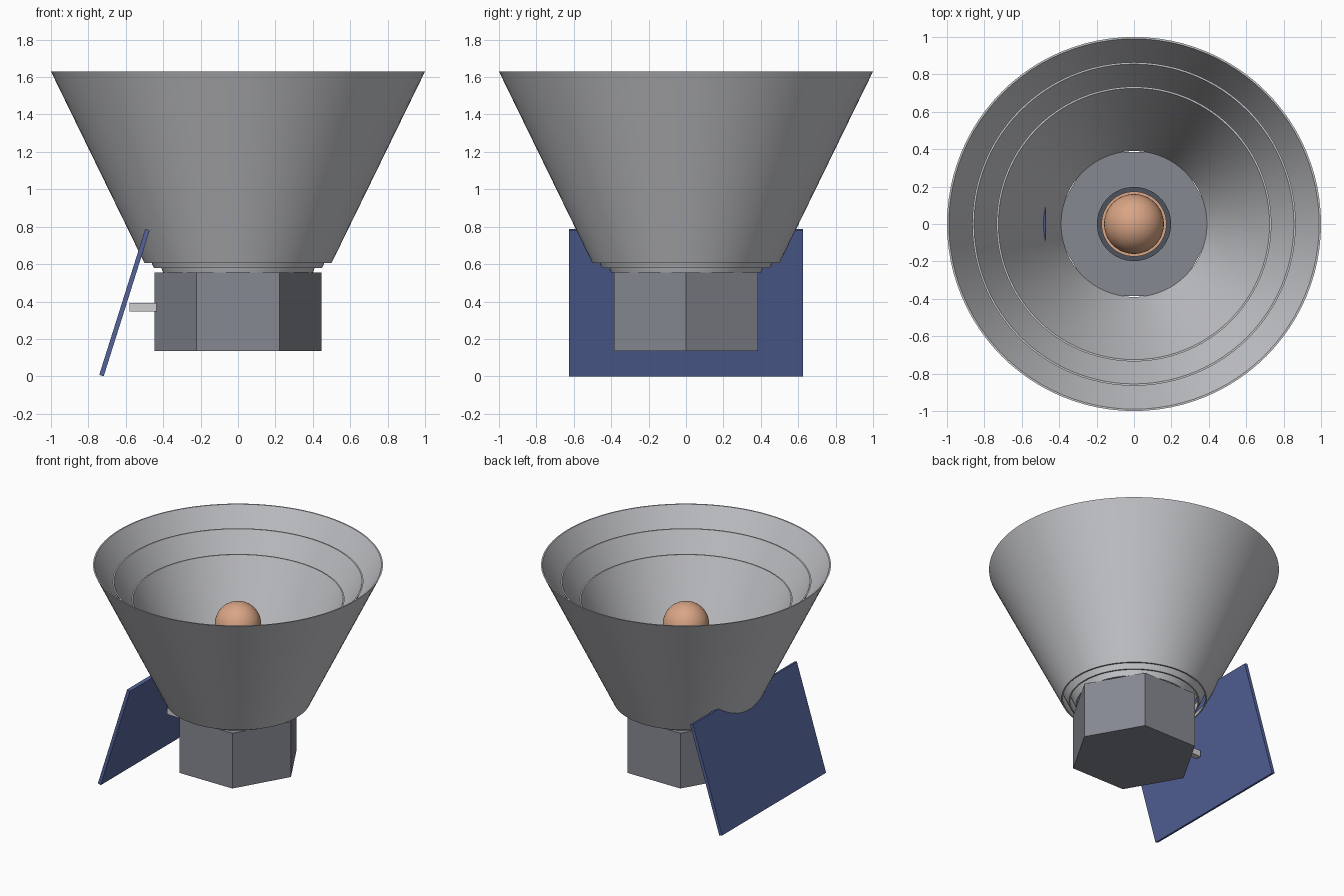
import bpy, bmesh, math
from mathutils import Vector

cube = bpy.data.objects.get("Cube")
if cube:
    bpy.data.objects.remove(cube, do_unlink=True)


def material(name, srgb):
    # Hex colour to linear values
    rgb = [int(srgb[i:i + 2], 16) / 255 for i in (0, 2, 4)]
    colour = [((c + 0.055) / 1.055) ** 2.4 for c in rgb] + [1]
    mat = bpy.data.materials.new(name)
    mat.use_nodes = True
    mat.diffuse_color = colour
    mat.node_tree.nodes["Principled BSDF"].inputs["Base Color"].default_value = colour
    return mat


silver = material("silver", "C6C7CB")
steel = material("slate_grey", "868992")
dark = material("dark_grey", "4D525C")
copper = material("copper", "D9A585")
blue = material("panel_blue", "54649A")
pale = material("pale_grey", "CFCFCF")


def finish(obj, name, mat, smooth=False):
    obj.name = name
    obj.data.materials.append(mat)
    if smooth:
        bpy.ops.object.select_all(action='DESELECT')
        obj.select_set(True)
        bpy.context.view_layer.objects.active = obj
        bpy.ops.object.shade_smooth_by_angle(angle=math.radians(35))
    return obj


def cylinder(name, radius, z0, z1, mat, sides=64):
    bpy.ops.mesh.primitive_cylinder_add(vertices=sides, radius=radius, depth=z1 - z0,
                                        location=(0, 0, (z0 + z1) / 2))
    return finish(bpy.context.object, name, mat, sides > 12)


def box(name, size, location, mat, tilt=0):
    bpy.ops.mesh.primitive_cube_add(size=1, location=location, rotation=(0, tilt, 0))
    obj = bpy.context.object
    obj.scale = size
    return finish(obj, name, mat)


def open_cone(name, r0, z0, r1, z1, wall=0.01):
    # Spin a thin sloping wall, open at both ends
    bm = bmesh.new()
    points = [(r0, z0), (r1, z1), (r1 - wall, z1), (r0 - wall, z0)]
    verts = [bm.verts.new((r, 0, z)) for r, z in points]
    edges = [bm.edges.new((verts[i], verts[(i + 1) % 4])) for i in range(4)]
    bmesh.ops.spin(bm, geom=verts + edges, cent=(0, 0, 0), axis=(0, 0, 1),
                   angle=math.tau, steps=96, use_merge=True)
    bmesh.ops.remove_doubles(bm, verts=bm.verts, dist=0.0005)
    bmesh.ops.recalc_face_normals(bm, faces=bm.faces)
    mesh = bpy.data.meshes.new(name)
    bm.to_mesh(mesh)
    bm.free()
    obj = bpy.data.objects.new(name, mesh)
    bpy.context.collection.objects.link(obj)
    return finish(obj, name, silver, True)


# Three nested open cones
open_cone("outer_cone", 0.50, 0.605, 1.0, 1.63)
open_cone("middle_cone", 0.45, 0.58, 0.865, 1.505)
open_cone("inner_cone", 0.40, 0.555, 0.735, 1.37)

# Hexagonal base with corners on the x axis
base = cylinder("hexagonal_base", 0.446, 0.135, 0.555, steel, 6)
base.rotation_euler.z = math.radians(30)

# Central socket, post and ball
cylinder("socket", 0.198, 0.555, 0.75, dark)
cylinder("post", 0.174, 0.75, 1.08, copper)
bpy.ops.mesh.primitive_uv_sphere_add(segments=48, ring_count=24, radius=0.16,
                                     location=(0, 0, 1.18))
finish(bpy.context.object, "ball", copper, True)

# Leaning panel and its bracket
low, high = Vector((-0.73, 0, 0.004)), Vector((-0.484, 0, 0.784))
slope = high - low
box("panel", (0.025, 1.25, slope.length), (low + high) / 2, blue,
    math.atan2(slope.x, slope.z))
box("bracket", (0.146, 0.047, 0.047), (-0.508, 0, 0.369), pale)
